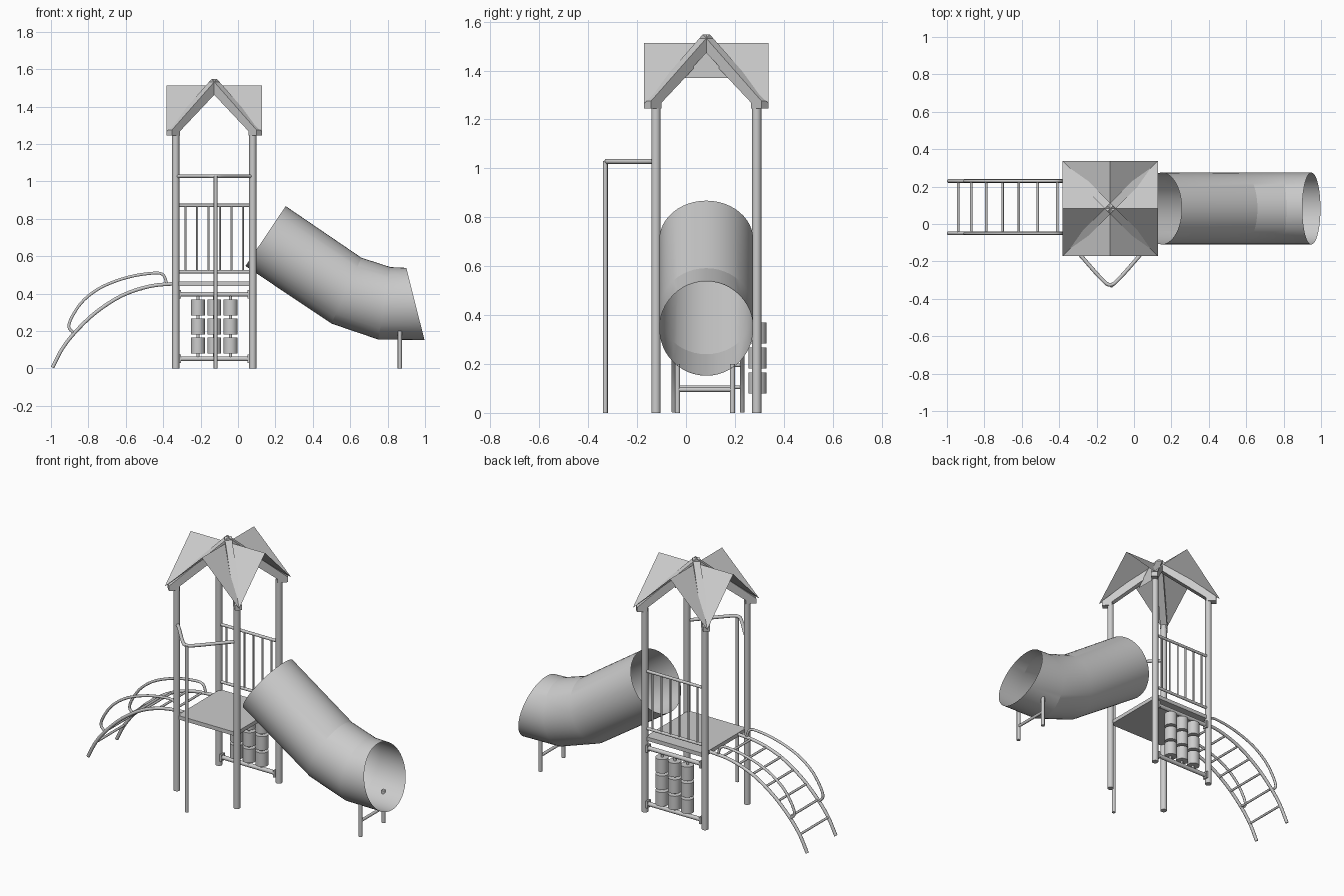
import bpy, bmesh, math
from mathutils import Vector

if "Cube" in bpy.data.objects:
    bpy.data.objects.remove(bpy.data.objects["Cube"], do_unlink=True)

CX, CY, OFF = -0.127, 0.083, 0.206   # tower centre and post offset

grey = bpy.data.materials.new("light_grey")
grey.use_nodes = True
grey.diffuse_color = (0.6, 0.6, 0.6, 1)
grey.node_tree.nodes["Principled BSDF"].inputs["Base Color"].default_value = (0.6, 0.6, 0.6, 1)


def finish(name, bm, smooth=None):
    bmesh.ops.recalc_face_normals(bm, faces=bm.faces)
    mesh = bpy.data.meshes.new(name)
    bm.to_mesh(mesh)
    bm.free()
    obj = bpy.data.objects.new(name, mesh)
    bpy.context.collection.objects.link(obj)
    mesh.materials.append(grey)
    if smooth:
        bpy.ops.object.select_all(action='DESELECT')
        obj.select_set(True)
        bpy.context.view_layer.objects.active = obj
        bpy.ops.object.shade_smooth_by_angle(angle=math.radians(smooth))
    return obj


def rod(name, a, b, r, sides=16):
    a, b = Vector(a), Vector(b)
    bm = bmesh.new()
    bmesh.ops.create_cone(bm, cap_ends=True, segments=sides, radius1=r, radius2=r, depth=(b - a).length)
    bm.transform(Vector((0, 0, 1)).rotation_difference(b - a).to_matrix().to_4x4())
    bmesh.ops.translate(bm, verts=bm.verts, vec=(a + b) / 2)
    return finish(name, bm, 40)


def box(name, lo, hi):
    lo, hi = Vector(lo), Vector(hi)
    bm = bmesh.new()
    bmesh.ops.create_cube(bm, size=1)
    bmesh.ops.scale(bm, verts=bm.verts, vec=hi - lo)
    bmesh.ops.translate(bm, verts=bm.verts, vec=(lo + hi) / 2)
    return finish(name, bm)


def tube(name, points, r, steps=4):
    # bent pipe through the points, rounded by a spline and meshed
    pts = [Vector(p) for p in points]
    ext = [2 * pts[0] - pts[1]] + pts + [2 * pts[-1] - pts[-2]]
    path = []
    for p0, p1, p2, p3 in zip(ext, ext[1:], ext[2:], ext[3:]):
        for k in range(steps):
            t = k / steps
            path.append(0.5 * (2 * p1 + (p2 - p0) * t + (2 * p0 - 5 * p1 + 4 * p2 - p3) * t * t
                               + (3 * p1 - p0 - 3 * p2 + p3) * t ** 3))
    path.append(pts[-1])
    curve = bpy.data.curves.new(name, 'CURVE')
    curve.dimensions = '3D'
    curve.bevel_depth, curve.bevel_resolution, curve.use_fill_caps = r, 3, True
    spline = curve.splines.new('POLY')
    spline.points.add(len(path) - 1)
    for sp, p in zip(spline.points, path):
        sp.co = (*p, 1)
    helper = bpy.data.objects.new(name + "_path", curve)
    bpy.context.collection.objects.link(helper)
    bpy.context.view_layer.update()
    bm = bmesh.new()
    bm.from_mesh(helper.to_mesh())
    bpy.data.objects.remove(helper, do_unlink=True)
    return finish(name, bm, 50)


# Corner posts and diagonal roof beams
beam = [(0, 1.548), (0.34, 1.275), (0.34, 1.245), (0.28, 1.245), (0.28, 1.268), (0, 1.478)]
for sx, sy, tag in ((-1, -1, "front_right"), (1, -1, "front_left"), (-1, 1, "back_right"), (1, 1, "back_left")):
    px, py = CX + sx * OFF, CY + sy * OFF
    rod(tag + "_post", (px, py, 0), (px, py, 1.26), 0.019, 24)
    out = Vector((sx, sy, 0)).normalized()
    side = Vector((-out.y, out.x, 0)) * 0.02
    bm = bmesh.new()
    verts = [bm.verts.new(Vector((CX, CY, z)) + out * r - side) for r, z in beam]
    face = bm.faces.new(verts)
    new = bmesh.ops.extrude_face_region(bm, geom=[face])["geom"]
    bmesh.ops.translate(bm, verts=[v for v in new if isinstance(v, bmesh.types.BMVert)], vec=side * 2)
    finish(tag + "_roof_beam", bm)

# Four crossing gables, each a pair of sloping triangles
bm = bmesh.new()
H = 0.255
for dx, dy in ((1, 0), (0, 1), (-1, 0), (0, -1)):
    for s in (-1, 1):
        corner = (CX + H * (dx - s * dy), CY + H * (dy + s * dx), 1.265)
        bm.faces.new([bm.verts.new(p) for p in
                      ((CX, CY, 1.512), (CX + H * dx, CY + H * dy, 1.512), corner)])
finish("roof_panels", bm)

# Small plate inside the peak
bm = bmesh.new()
bm.faces.new([bm.verts.new((CX + 0.08, CY + y, z)) for y, z in ((-0.095, 1.37), (0.095, 1.37), (0, 1.475))])
finish("peak_plate", bm)

# Platform deck
box("deck", (CX - 0.2, CY - 0.21, 0.442), (CX + 0.2, CY + 0.21, 0.466))

# Back railing
BY = CY + OFF
for name, z, r in (("railing_bottom", 0.517, 0.009), ("railing_top", 0.872, 0.009),
                   ("panel_bottom_bar", 0.052, 0.013), ("panel_top_bar", 0.397, 0.013)):
    rod(name, (CX - OFF, BY, z), (CX + OFF, BY, z), r)
for i in range(6):
    x = CX - 0.153 + i * 0.0612
    rod("railing_bar", (x, BY, 0.517), (x, BY, 0.872), 0.0055, 10)

# Spinning drums below the railing
for i in (-1, 0, 1):
    x = CX + i * 0.087
    rod("drum_axle", (x, BY, 0.052), (x, BY, 0.397), 0.008, 10)
    for z in (0.122, 0.224, 0.326):
        rod("drum", (x, BY + 0.003, z - 0.043), (x, BY + 0.003, z + 0.043), 0.037, 24)

# Panel brackets on the posts
for s in (-1, 1):
    for z in (0.052, 0.397):
        x = CX + s * (OFF - 0.022)
        box("panel_bracket", (x - 0.006, BY - 0.017, z - 0.022), (x + 0.006, BY + 0.017, z + 0.022))

# Sliding pole and its bent top bracket
rod("sliding_pole", (CX + 0.007, -0.33, 0), (CX + 0.007, -0.33, 1.03), 0.01)
FY = CY - OFF
tube("pole_bracket", [(CX - OFF, FY, 1.028), (CX - 0.17, -0.155, 1.028), (CX - 0.05, -0.29, 1.028),
                      (CX, -0.325, 1.028), (CX + 0.05, -0.29, 1.028), (CX + 0.17, -0.155, 1.028),
                      (CX + OFF, FY, 1.028)], 0.01)

# Arched climbing ladder with looped handrails
rail = [(-0.992, 0.005), (-0.94, 0.105), (-0.87, 0.195), (-0.76, 0.3), (-0.62, 0.39), (-0.47, 0.44), (-0.32, 0.455)]
grip = [(-0.88, 0.19), (-0.905, 0.225), (-0.88, 0.29), (-0.82, 0.37), (-0.72, 0.44), (-0.58, 0.49),
        (-0.45, 0.51), (-0.4, 0.5), (-0.38, 0.452)]
for y, tag in ((-0.05, "front"), (0.23, "back")):
    tube(tag + "_ladder_rail", [(x, y, z) for x, z in rail], 0.01)
    tube(tag + "_handrail", [(x, y, z) for x, z in grip], 0.008)
for x in (-0.94, -0.87, -0.79, -0.703, -0.615, -0.515, -0.41):
    for (x0, z0), (x1, z1) in zip(rail, rail[1:]):
        if x0 <= x < x1:
            z = z0 + (z1 - z0) * (x - x0) / (x1 - x0)
            rod("ladder_rung", (x, -0.05, z), (x, 0.23, z), 0.007, 10)

# Tube slide: open rings given by their top and bottom points
rings = [((0.255, 0.868), (0.04, 0.548)), ((0.66, 0.592), (0.5, 0.24)),
         ((0.815, 0.542), (0.75, 0.155)), ((0.9, 0.538), (0.997, 0.152))]
N = 48
bm = bmesh.new()
loops = []
for top, bottom in rings:
    t, b = Vector((top[0], CY, top[1])), Vector((bottom[0], CY, bottom[1]))
    mid, half = (t + b) / 2, (t - b) / 2
    loops.append([bm.verts.new(mid + half * math.cos(a) + Vector((0, 0.192 * math.sin(a), 0)))
                  for a in (math.tau * i / N for i in range(N))])
for l0, l1 in zip(loops, loops[1:]):
    for i in range(N):
        j = (i + 1) % N
        bm.faces.new((l0[i], l0[j], l1[j], l1[i]))
finish("tube_slide", bm, 11)

# Slide support frame
for y in (-0.035, 0.19):
    rod("slide_leg", (0.865, y, 0), (0.865, y, 0.2), 0.011)
rod("slide_crossbar", (0.865, -0.035, 0.095), (0.865, 0.19, 0.095), 0.009)
